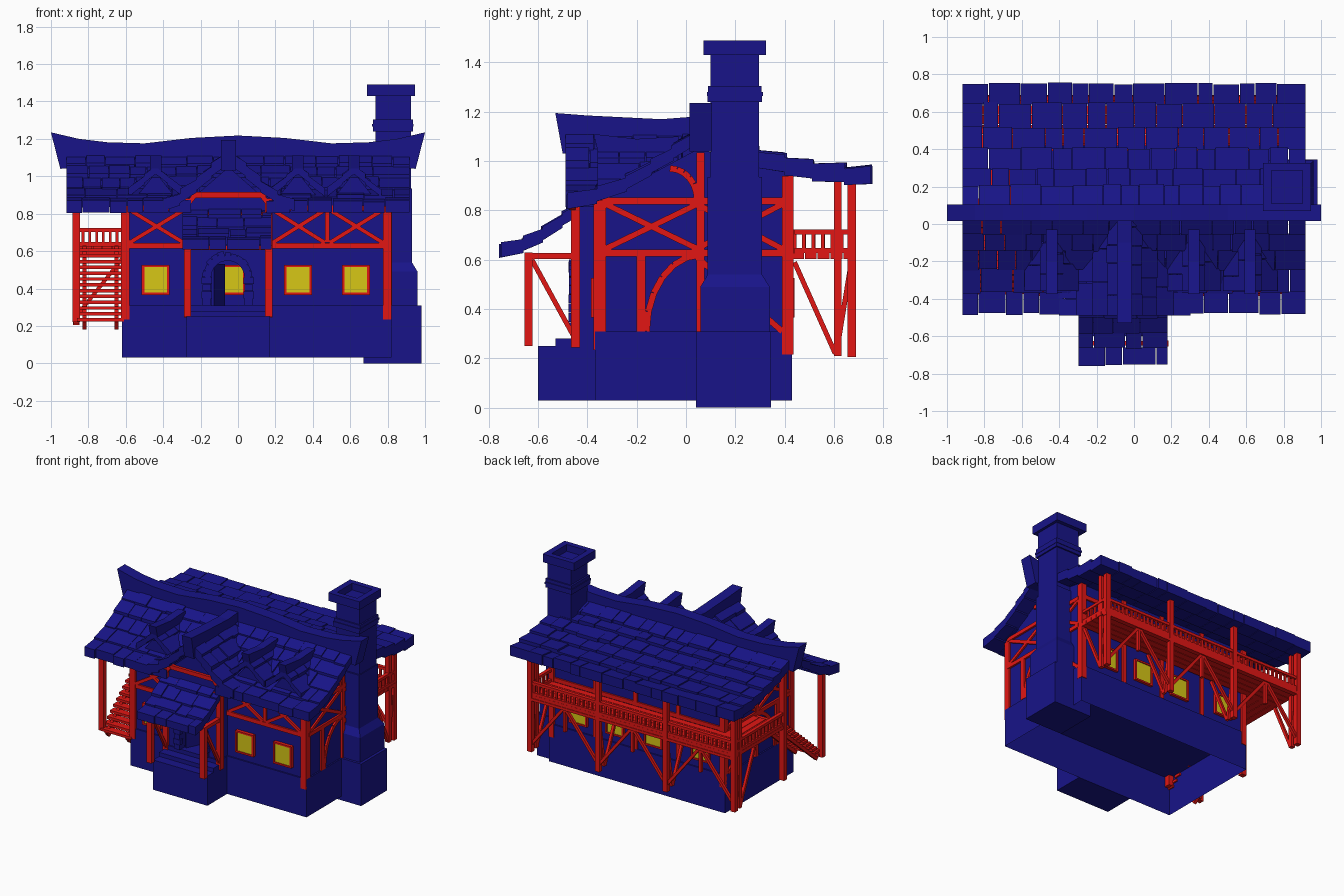
import bpy, bmesh, math, random
from mathutils import Vector as V

random.seed(4)

def mat(name, c):
    m = bpy.data.materials.new(name)
    m.diffuse_color = (*c, 1)
    return m

BLUE = mat("blue", (0.009, 0.007, 0.25))
RED = mat("red", (0.76, 0.008, 0.007))
YELLOW = mat("yellow", (0.68, 0.57, 0.008))

def finish(name, bm, m):
    bmesh.ops.recalc_face_normals(bm, faces=bm.faces)
    me = bpy.data.meshes.new(name)
    bm.to_mesh(me)
    bm.free()
    me.materials.append(m)
    bpy.context.collection.objects.link(bpy.data.objects.new(name, me))

QUADS = [(0, 1, 2, 3), (7, 6, 5, 4), (0, 4, 5, 1), (1, 5, 6, 2), (2, 6, 7, 3), (3, 7, 4, 0)]

def make(name, hexes, m, skip=()):
    """One object from a list of eight-cornered blocks."""
    bm = bmesh.new()
    for h in hexes:
        v = [bm.verts.new(p) for p in h]
        for i, q in enumerate(QUADS):
            if i not in skip:
                bm.faces.new([v[k] for k in q])
    finish(name, bm, m)

def rect(x0, x1, y0, y1, z):
    return [(x0, y0, z), (x1, y0, z), (x1, y1, z), (x0, y1, z)]

def box(x0, x1, y0, y1, z0, z1):
    return rect(x0, x1, y0, y1, z0) + rect(x0, x1, y0, y1, z1)

def beam(a, b, w=.03, h=.03):
    a, b = V(a), V(b)
    d = (b - a).normalized()
    s = d.cross(V((0, 0, 1)))
    s = s.normalized() if s.length > .01 else V((1, 0, 0))
    s, t = s * w / 2, s.cross(d) * h / 2
    return [p + o for p in (a, b) for o in (-s - t, s - t, s + t, t - s)]

def prism(name, pts, axis, lo, hi, m):
    f = (lambda p, w: (w, p[0], p[1])) if axis == 'x' else (lambda p, w: (p[0], w, p[1]))
    bm = bmesh.new()
    A = [bm.verts.new(f(p, lo)) for p in pts]
    B = [bm.verts.new(f(p, hi)) for p in pts]
    bm.faces.new(A)
    bm.faces.new(B[::-1])
    for i in range(len(pts)):
        j = (i + 1) % len(pts)
        bm.faces.new((A[i], B[i], B[j], A[j]))
    finish(name, bm, m)

def shingles(prof, u0, u1, place, t=.055, end=None):
    """Rows of random-width tiles following a sloping profile."""
    out = []
    for (s0, z0), (s1, z1) in zip(prof, prof[1:]):
        a, e = u0, end(z0) if end else u1
        while a < e - .001:
            b = min(a + random.uniform(.08, .18), e)
            if e - b < .05:
                b = e
            k, r = random.uniform(0, .1), random.uniform(0, .012)
            sl, zl = s1 + (s1 - s0) * k, z1 + (z1 - z0) * k
            loop = [(s0, z0 - t * .7), (sl, zl - t * .5), (sl, zl + t * .5 + r), (s0, z0 + t * .2 + r)]
            out.append([place(u, s, z) for u in (a + .002, b - .002) for s, z in loop])
            a = b
    return out

# stone base and porch steps, open underneath
make("foundation", [box(-.62, .82, -.37, .43, .03, .31)], BLUE, skip=(0,))
make("porch_steps", [box(-.275, .17, -.46, -.37, .03, .31), box(-.275, .17, -.53, -.46, .03, .28),
                     box(-.275, .17, -.6, -.53, .03, .25)], BLUE)

# walls
gable = [(-.36, .31), (-.36, .83), (.05, 1.05), (.42, .95), (.42, .31)]
for n, x in (("left", -.61), ("right", .79)):
    prism(n + "_gable_wall", gable, 'x', x, x + .02, BLUE)
make("long_walls", [box(-.61, -.25, -.36, -.34, .31, .84), box(.15, .81, -.36, -.34, .31, .84),
                    box(-.61, .81, .4, .42, .31, .95)], BLUE)
arch = [(-.055 - .09 * math.cos(math.pi * i / 10), .46 + .09 * math.sin(math.pi * i / 10)) for i in range(11)]
prism("entrance_bay_wall", [(-.27, .31), (-.145, .31)] + arch + [(.035, .31), (.165, .31), (.165, .86),
      (-.05, 1.05), (-.27, .86)], 'y', -.45, -.42, BLUE)
make("bay_side_walls", [box(x, x + .02, -.45, -.34, .31, .86) for x in (-.27, .145)], BLUE)

# arched doorway stones and open door
stones = []
for i in range(11):
    a = math.pi * (i + .5) / 11
    c, s = math.cos(a), math.sin(a)
    r = .135 + random.uniform(-.008, .008)
    stones.append(beam((-.055 + .088 * c, -.46, .46 + .088 * s), (-.055 + r * c, -.46, .46 + r * s), .03, .034))
for i in range(4):
    for x in (-.167, .057):
        w = .022 + .006 * (i % 2)
        stones.append(box(x - w, x + w, -.477, -.445, .31 + .038 * i, .346 + .038 * i))
make("door_arch_stones", stones, BLUE)
make("door_leaf", [beam((-.135, -.42, .42), (-.075, -.29, .42), .015, .22)], BLUE)

# main roof, left open where the big dormer sits
main = [(.05, 1.11), (-.05, 1.04), (-.14, .98), (-.24, .915), (-.36, .865), (-.475, .835)]
back = [(.05, 1.11), (.2, 1.045), (.29, 1.02), (.4, .99), (.51, .965), (.64, .95), (.745, .942)]
along_x = lambda u, s, z: (u, s, z)
make("front_roof", shingles(main[:4], -.92, .92, along_x) + shingles(main[3:], -.92, -.25, along_x)
     + shingles(main[3:], .15, .92, along_x), BLUE)
make("back_roof", shingles(back, -.92, .92, along_x, .068), BLUE)
half = [(1, 1.235), (.85, 1.2), (.7, 1.182), (.5, 1.176), (.25, 1.205)]
prism("ridge_beam", [(-x, z) for x, z in half] + [(0, 1.218)] + half[::-1] +
      [(.95, 1.04), (.6, 1.06), (-.6, 1.06), (-.95, 1.04)], 'y', .015, .105, BLUE)
make("porch_roof", shingles([(-.43, .815), (-.5, .765), (-.58, .705), (-.66, .662), (-.75, .635)],
                            -.3, .18, along_x, .05), BLUE)

# dormers: tiled slopes that die into the main roof
def roof_y(z):
    return -.4 + (z - .84) / .25 * .46

def dormer(name, cx, prof, y0, ridge, w, t):
    tiles = []
    for sg in (-1, 1):
        tiles += shingles([(s * sg, z) for s, z in prof], y0, 0, lambda u, s, z: (cx + s, u, z), t, roof_y)
    make(name + "_roof", tiles, BLUE)
    prism(name + "_ridge", ridge, 'x', cx - w, cx + w, BLUE)

dormer("big_dormer", -.05, [(0, 1.11), (.09, 1.035), (.17, .96), (.26, .89), (.35, .847)], -.49,
       [(-.53, 1.195), (-.4, 1.185), (-.1, 1.17), (.03, 1.18), (.03, 1.06), (-.5, 1.03)], .04, .065)
for i, x in enumerate((-.44, .32, .62)):
    n = "small_dormer_%d" % (i + 1)
    dormer(n, x, [(0, 1.04), (.06, .985), (.14, .915)], -.36,
           [(-.375, 1.11), (-.2, 1.09), (-.03, 1.1), (-.03, 1.0), (-.345, .99)], .03, .04)
    prism(n + "_front", [(x - .12, .87), (x + .12, .87), (x, 1.02)], 'y', -.335, -.2, BLUE)

# chimney with hollow cap
make("chimney", [box(.67, .98, .04, .345, 0, .31), box(.69, .96, .058, .34, .31, .49),
     rect(.69, .96, .058, .34, .49) + rect(.71, .93, .088, .308, .54),
     box(.71, .93, .088, .308, .54, .935), box(.735, .925, .1, .297, .935, 1.44),
     box(.722, .935, .088, .308, 1.24, 1.265), box(.717, .938, .085, .312, 1.265, 1.28),
     box(.722, .935, .09, .306, 1.28, 1.305)], BLUE)
make("chimney_cap", [box(.69, .735, .07, .325, 1.43, 1.49), box(.9, .945, .07, .325, 1.43, 1.49),
     box(.735, .9, .07, .11, 1.43, 1.49), box(.735, .9, .285, .325, 1.43, 1.49)], BLUE)

# front and back timbers
t = [box(-.625, -.58, -.375, -.325, .235, .84), box(.775, .82, -.375, -.325, .235, .84),
     box(-.62, -.58, .39, .435, .215, .94), box(.78, .822, .39, .435, .215, .94),
     box(.465, .49, -.37, -.345, .645, .82)]
for x0, x1 in ((-.58, -.27), (.165, .775)):
    t += [box(x0, x1, -.372, -.34, z, z + .03) for z in (.613, .815)]
for x0, x1 in ((-.58, -.29), (.185, .465), (.49, .775)):
    t += [beam((x0, -.365, a), (x1, -.365, b), .02, .022) for a, b in ((.645, .82), (.82, .645))]
t += [box(-.58, .78, .41, .432, z, z + .03) for z in (.63, .83)]
t += [box(x, x + .03, .41, .432, .31, .95) for x in (-.25, .1, .43)]
make("wall_timbers", t, RED)

# gable end timbers with curved braces
def arc(x, cy, cz, ry, rz):
    p = [(x, cy + ry * math.cos(i * math.pi / 12), cz + rz * math.sin(i * math.pi / 12)) for i in range(7)]
    return [beam(a, b, .022, .026) for a, b in zip(p, p[1:])]

t = []
for x in (.812, -.612):
    t += [beam((x, -.34, z), (x, .4, z), .024, .028) for z in (.628, .838)]
    t += [box(x - .012, x + .012, .043, .075, .31, 1.035), box(x - .012, x + .012, -.2, -.165, .31, .615)]
    t += [beam((x, y, a), (x, .045, b), .02, .024) for y, a, b in ((-.325, .645, .825), (-.325, .825, .645),
                                                                     (.39, .645, .825), (.39, .825, .645), (.39, .31, .61))]
    t += arc(x, .06, .31, -.22, .31) + arc(x, -.065, .845, .11, .125)
make("gable_timbers", t, RED)

# porch and bay timbers
t = [box(-.25, .15, -.47, -.44, .885, .915), box(-.25, .15, -.47, -.44, .79, .81),
     box(-.25, .145, -.65, -.625, .605, .63)]
for x, sg in ((-.27, -1), (.165, 1)):
    t += [box(x - .02, x + .02, -.467, -.43, .245, .88), box(x - .02, x + .02, -.655, -.622, .25, .63),
          box(x - .015, x + .015, -.655, -.44, .603, .628),
          beam((x, -.625, .6), (x, -.45, .28), .02, .02),
          beam((x - sg * .04, -.46, .9), (x + sg * .03, -.46, .81), .025, .025)]
make("porch_timbers", t, RED)

# windows
frames, panes = [], []
for xs, y in (((-.44, .32, .63), -.36), ((-.42, -.035, .28, .58), .415)):
    for x in xs:
        panes.append(box(x - .065, x + .065, y - .018, y + .018, .378, .515))
        for s in (-1, 1):
            frames += [box(x + s * .068 - .007, x + s * .068 + .007, y - .025, y + .025, .366, .525),
                       box(x - .07, x + .07, y - .025, y + .025, .446 + s * .074 - .006, .446 + s * .074 + .006)]
make("window_frames", frames, RED)
make("window_panes", panes, YELLOW)

# balcony deck, posts and braces
t = [box(-.88, .82, .43 + .052 * i, .478 + .052 * i, .603, .628) for i in range(5)]
t += [box(-.88 + .052 * i, -.832 + .052 * i, .1, .43, .603, .628) for i in range(5)]
make("balcony_deck", t, RED)
px = [-.865, -.31, .245, .8]
t = [box(-.88, .82, .655, .69, .585, .605)]
for x in px:
    t += [box(x - .018, x + .018, .655, .69, .205, .91),
          beam((x, .44, .59), (x, .605, .22), .02, .02), beam((x, .67, .59), (x, .61, .22), .02, .02)]
for x in (px[0], px[3]):
    t.append(box(x - .015, x + .015, .6, .63, .21, .93))
for a, b in zip(px, px[1:]):
    c = (a + b) / 2
    t += [beam((p, .67, .25), (c, .67, .6), .02, .02) for p in (a, b)]
    t.append(box(c - .01, c + .01, .655, .68, .42, .63))
t += [box(-.885, -.845, y - .018, y + .018, .22, z) for y, z in ((-.35, .85), (.1, 1.03))]
make("balcony_posts", t, RED)

# railings
def railing(a, b):
    a, b = V(a), V(b)
    n = int((b - a).length / .036)
    up = lambda p, z: p + V((0, 0, z))
    r = [beam(up(a, z), up(b, z), .026, .02) for z in (.01, .085)]
    for i in range(1, n):
        p = a.lerp(b, i / n)
        r.append(beam(up(p, .01), up(p, .085), .014, .014))
    return r

make("balcony_railing", railing((-.865, .672, .628), (.805, .672, .628)) + railing((-.865, .1, .628), (-.865, .67, .628))
     + railing((.805, .44, .628), (.805, .67, .628)), RED)

# side stairs
t = [beam((x, -.36, .2), (x, .12, .61), .022, .05) for x in (-.82, -.65)]
for i in range(13):
    y, z = -.35 + .036 * i, .225 + .031 * i
    t.append(box(-.86, -.61, y - .028, y + .028, z, z + .018))
make("side_stairs", t, RED)
